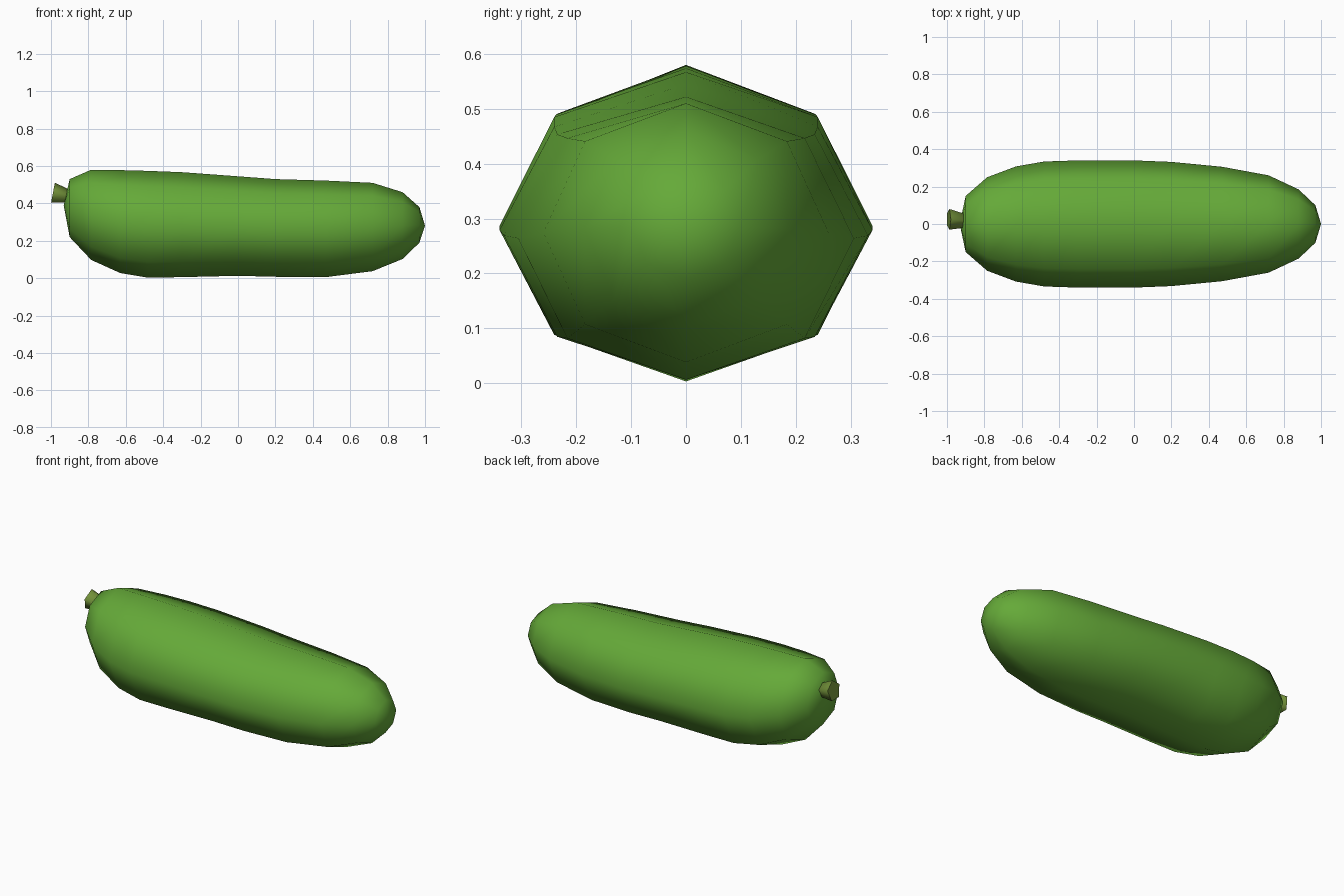
import bpy, bmesh, math

if "Cube" in bpy.data.objects:
    bpy.data.objects.remove(bpy.data.objects["Cube"])


def material(name, rgb):
    m = bpy.data.materials.new(name)
    m.diffuse_color = (*rgb, 1)
    m.use_nodes = True
    m.node_tree.nodes["Principled BSDF"].inputs["Base Color"].default_value = m.diffuse_color
    return m


def loft(name, rings, start, end, mat):
    """Skin rings of points; close each end with a fan to a centre point."""
    bm = bmesh.new()
    loops = [[bm.verts.new(p) for p in ring] for ring in rings]
    n = len(loops[0])
    for a, b in zip(loops, loops[1:]):
        for i in range(n):
            j = (i + 1) % n
            bm.faces.new((a[i], a[j], b[j], b[i]))
    for loop, tip in ((loops[0], start), (loops[-1], end)):
        v = bm.verts.new(tip)
        for i in range(n):
            bm.faces.new((loop[i], loop[(i + 1) % n], v))
    bmesh.ops.recalc_face_normals(bm, faces=bm.faces[:])
    me = bpy.data.meshes.new(name)
    bm.to_mesh(me)
    bm.free()
    me.materials.append(mat)
    ob = bpy.data.objects.new(name, me)
    bpy.context.collection.objects.link(ob)
    return ob


green = material("skin green", (0.13, 0.40, 0.04))
olive = material("stem olive green", (0.18, 0.30, 0.045))

# Body sections: x, bottom z, top z, half width
sections = [
    (-0.90, 0.22, 0.53, 0.15), (-0.785, 0.098, 0.58, 0.25),
    (-0.63, 0.028, 0.578, 0.308), (-0.48, 0.003, 0.574, 0.334),
    (-0.30, 0.006, 0.567, 0.34), (0.0, 0.013, 0.545, 0.34),
    (0.20, 0.008, 0.53, 0.332), (0.47, 0.006, 0.522, 0.306),
    (0.72, 0.038, 0.51, 0.26), (0.88, 0.103, 0.46, 0.185),
    (0.97, 0.19, 0.38, 0.10),
]
rings = []
for x, lo, hi, w in sections:
    angles = [math.tau * i / 8 for i in range(8)]
    rings.append([(x, w * math.sin(a), (lo + hi) / 2 + (hi - lo) / 2 * math.cos(a))
                  for a in angles])
body = loft("vegetable_body", rings, (-0.932, 0, 0.39), (1.0, 0, 0.28), green)
body.data.shade_smooth()

# Five-sided stem, flaring outward to a slanted end
stem_rings = []
for x, y, z, r, slant in ((-0.88, 0.015, 0.43, 0.033, 0.0),
                          (-0.99, 0.025, 0.453, 0.058, 0.19)):
    stem_rings.append([(x + slant * r * math.cos(a), y + r * math.sin(a), z + r * math.cos(a))
                       for a in (math.tau * i / 5 for i in range(5))])
stem = loft("stem", stem_rings, (-0.88, 0.015, 0.43), (-0.99, 0.025, 0.453), olive)
stem.data.shade_smooth()
stem.data.set_sharp_from_angle(angle=math.radians(75))
